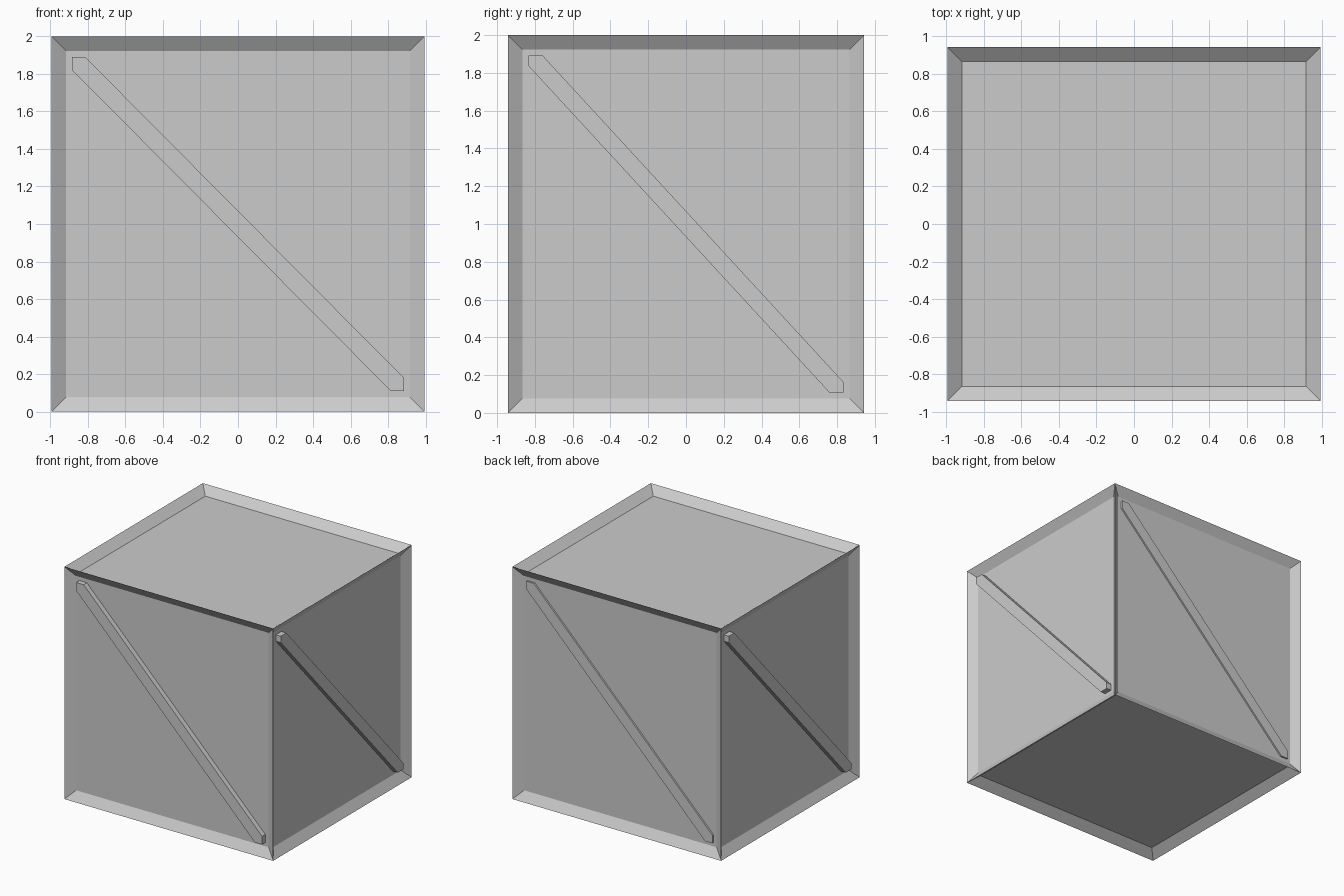
import bpy, bmesh, math
from mathutils import Matrix, Vector

if "Cube" in bpy.data.objects:
    bpy.data.objects.remove(bpy.data.objects["Cube"])

X, Y, H = 0.994, 0.942, 1.0      # half sizes of the crate
RIM = 0.109                      # frame width


def add_object(name, bm):
    bmesh.ops.recalc_face_normals(bm, faces=bm.faces)
    mesh = bpy.data.meshes.new(name)
    bm.to_mesh(mesh)
    bm.free()
    obj = bpy.data.objects.new(name, mesh)
    bpy.context.collection.objects.link(obj)
    return obj


# Crate body: box with a recessed panel inside a raised frame on every side
bm = bmesh.new()
bmesh.ops.create_cube(bm, size=2)
bmesh.ops.scale(bm, vec=(X, Y, H), verts=bm.verts)
bmesh.ops.translate(bm, vec=(0, 0, H), verts=bm.verts)
for face in list(bm.faces):
    depth = 0.062 if abs(face.normal.z) > 0.5 else 0.05
    bmesh.ops.inset_individual(bm, faces=[face], thickness=RIM)
    bmesh.ops.translate(bm, vec=-face.normal * depth, verts=face.verts)
add_object("crate_body", bm)


def brace(name, half_width, distance, drop, cut_u, cut_v, angle):
    """Diagonal board, top left to bottom right, clipped to the frame opening."""
    a, h = half_width - RIM, H - RIM
    half = [(-a, h - cut_v), (-a, h), (-a + cut_u, h)]
    outline = half + [(-u, -v) for u, v in half]
    bm = bmesh.new()
    face = bm.faces.new([bm.verts.new((u, -distance + drop, v + H)) for u, v in outline])
    ext = bmesh.ops.extrude_face_region(bm, geom=[face])
    verts = [g for g in ext["geom"] if isinstance(g, bmesh.types.BMVert)]
    bmesh.ops.translate(bm, vec=Vector((0, 0.055 - drop, 0)), verts=verts)
    bm.transform(Matrix.Rotation(math.radians(angle), 4, "Z"))
    return add_object(name, bm)


# Diagonal braces: nearly flush on three sides, thin on the back
brace("front_brace", X, Y, 0.006, 0.07, 0.07, 0)
brace("right_brace", Y, X, 0.003, 0.075, 0.055, 90)
brace("back_brace", X, Y, 0.036, 0.07, 0.07, 180)
brace("left_brace", Y, X, 0.003, 0.075, 0.055, 270)
